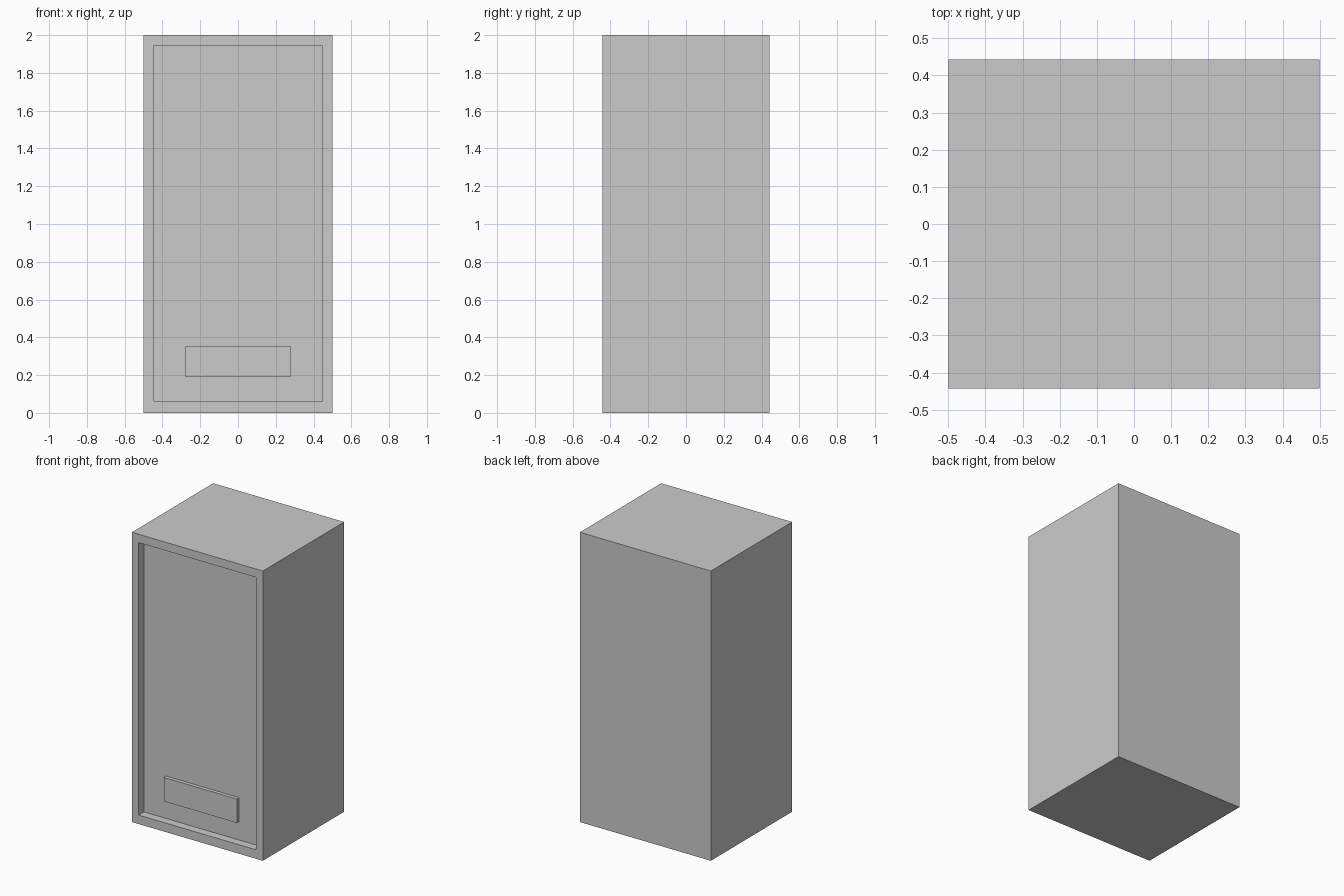
import bpy, bmesh
from mathutils import Vector

if "Cube" in bpy.data.objects:
    bpy.data.objects.remove(bpy.data.objects["Cube"])

W, D, H = 1.0, 0.886, 2.0
RECESS = 0.057


def box_bmesh(x, y, z):
    """Box bmesh spanning the given (min, max) ranges."""
    bm = bmesh.new()
    bmesh.ops.create_cube(bm, size=1)
    for v in bm.verts:
        v.co = Vector((r[0] + (c + 0.5) * (r[1] - r[0])
                       for c, r in zip(v.co, (x, y, z))))
    return bm


def finish(bm, name):
    bm.normal_update()
    mesh = bpy.data.meshes.new(name)
    bm.to_mesh(mesh)
    bm.free()
    obj = bpy.data.objects.new(name, mesh)
    bpy.context.collection.objects.link(obj)
    return obj


# Cabinet: front face inset to a frame, then pushed back as a recessed panel
bm = box_bmesh((-W / 2, W / 2), (-D / 2, D / 2), (0, H))
bm.normal_update()
front = min(bm.faces, key=lambda f: f.calc_center_median().y)
bmesh.ops.inset_region(bm, faces=[front], thickness=0.05)
for v in front.verts:
    v.co.x = 0.448 if v.co.x > 0 else -0.448
    v.co.z = 1.942 if v.co.z > 1 else 0.062
panel = bmesh.ops.extrude_discrete_faces(bm, faces=[front])["faces"][0]
bmesh.ops.translate(bm, verts=panel.verts, vec=(0, RECESS, 0))
finish(bm, "cabinet")

# Pickup flap raised from the recessed panel
back = -D / 2 + RECESS
bm = box_bmesh((-0.279, 0.279), (back - 0.025, back), (0.19, 0.355))
bmesh.ops.delete(bm, geom=[max(bm.faces, key=lambda f: f.calc_center_median().y)],
                 context='FACES_ONLY')
finish(bm, "pickup_flap")
